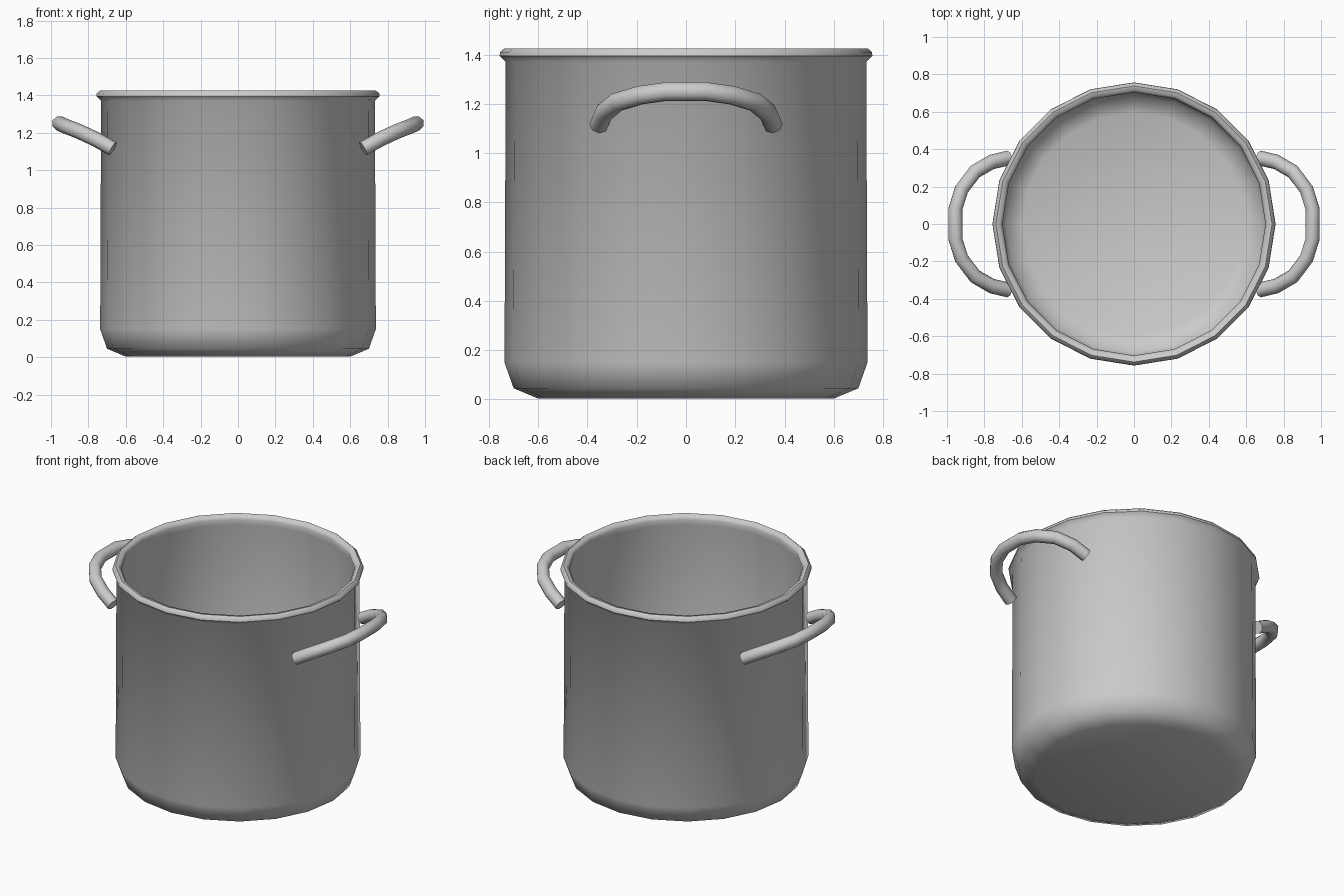
import bpy, math
from mathutils import Vector

if "Cube" in bpy.data.objects:
    bpy.data.objects.remove(bpy.data.objects["Cube"])


def make_object(name, verts, faces, angle):
    mesh = bpy.data.meshes.new(name)
    mesh.from_pydata(verts, [], faces)
    obj = bpy.data.objects.new(name, mesh)
    bpy.context.collection.objects.link(obj)
    bpy.ops.object.select_all(action='DESELECT')
    obj.select_set(True)
    bpy.context.view_layer.objects.active = obj
    bpy.ops.object.mode_set(mode='EDIT')
    bpy.ops.mesh.select_all(action='SELECT')
    bpy.ops.mesh.normals_make_consistent(inside=False)
    bpy.ops.object.mode_set(mode='OBJECT')
    bpy.ops.object.shade_smooth_by_angle(angle=math.radians(angle))
    return obj


def skin(rings):
    # Join equal rings into a tube and cap both ends
    n = len(rings[0])
    verts = [v for ring in rings for v in ring]
    faces = [(i * n + j, i * n + (j + 1) % n,
              (i + 1) * n + (j + 1) % n, (i + 1) * n + j)
             for i in range(len(rings) - 1) for j in range(n)]
    last = (len(rings) - 1) * n
    faces += [tuple(range(n)), tuple(range(last, last + n))]
    return verts, faces


# Pot: outer wall, rolled rim, thin inner wall and floor
SIDES = 20
profile = [(0.60, 0.003), (0.70, 0.045), (0.737, 0.15), (0.732, 1.37),
           (0.757, 1.395), (0.755, 1.41), (0.738, 1.425), (0.715, 1.42),
           (0.703, 1.40), (0.712, 1.36), (0.717, 0.155), (0.685, 0.06),
           (0.595, 0.02)]
rings = [[(r * math.cos(2 * math.pi * k / SIDES),
           r * math.sin(2 * math.pi * k / SIDES), z) for k in range(SIDES)]
         for r, z in profile]
make_object("pot_body", *skin(rings), 50)

# Handle: round bar swept along a tilted arch, mirrored to the other side
half = [(0.67, 0.353, 1.115), (0.76, 0.332, 1.165), (0.85, 0.28, 1.207),
        (0.922, 0.185, 1.235), (0.955, 0.08, 1.25)]
path = [Vector((x, -y, z)) for x, y, z in half]
path += [Vector(p) for p in reversed(half)]
normal = Vector((-0.43, 0, 0.90)).normalized()
BAR_SIDES, RADIUS = 8, 0.04
rings = []
for i, p in enumerate(path):
    tangent = path[min(i + 1, len(path) - 1)] - path[max(i - 1, 0)]
    side = normal.cross(tangent).normalized()
    up = tangent.normalized().cross(side)
    rings.append([p + RADIUS * (side * math.cos(a) + up * math.sin(a))
                  for a in (2 * math.pi * k / BAR_SIDES for k in range(BAR_SIDES))])
handles = make_object("side_handles", *skin(rings), 50)
mirror = handles.modifiers.new("Mirror", 'MIRROR')
mirror.use_axis = (True, False, False)
mirror.use_mirror_merge = False
